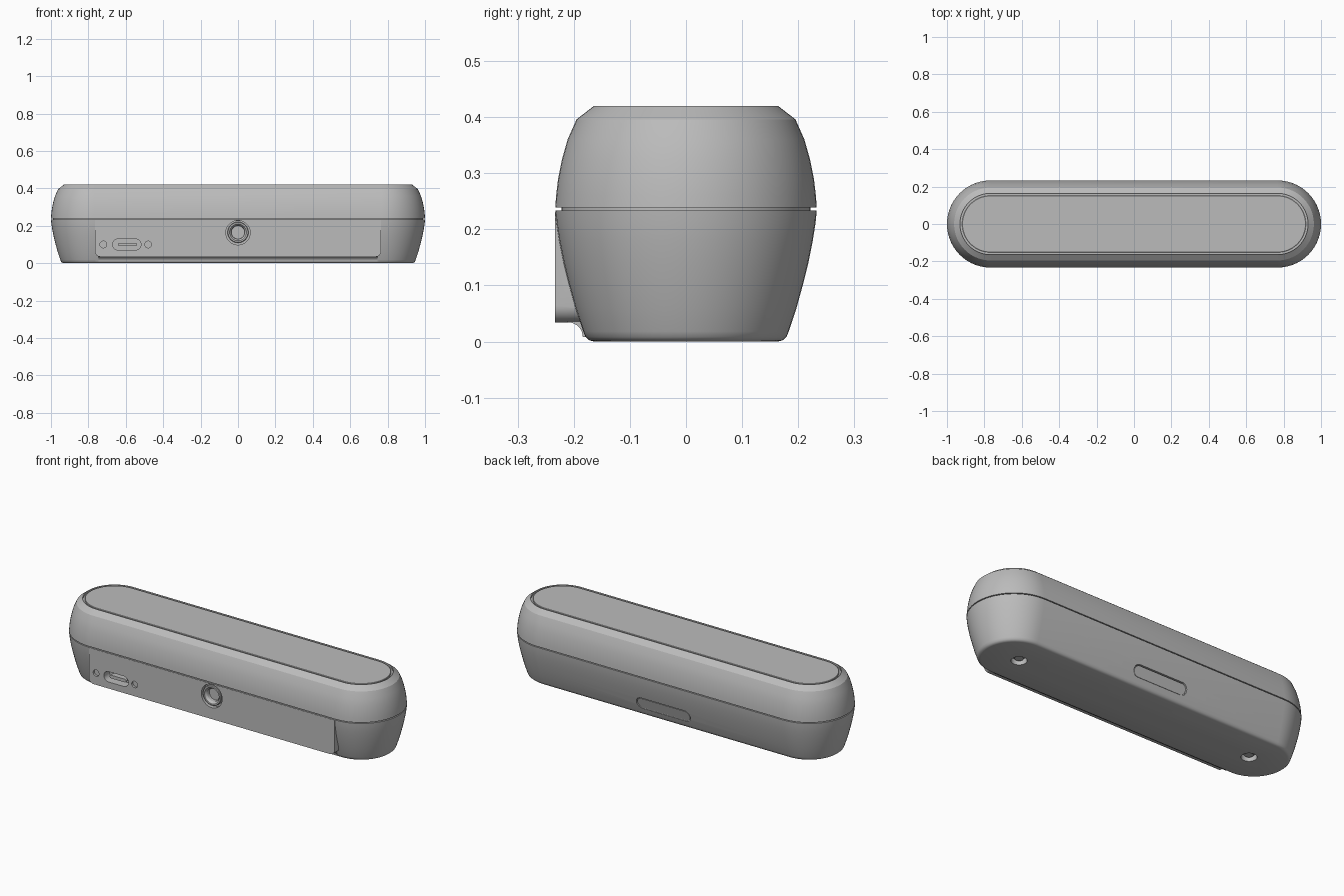
import bpy, bmesh, math
from mathutils import Matrix, Vector

if "Cube" in bpy.data.objects:
    bpy.data.objects.remove(bpy.data.objects["Cube"], do_unlink=True)

STRAIGHT = 0.767   # half length of the straight run
FRONT = -0.2335    # plane of the front panel

grey = bpy.data.materials.new("satin grey")
grey.use_nodes = True
grey.diffuse_color = (0.5, 0.5, 0.5, 1)
grey.node_tree.nodes["Principled BSDF"].inputs["Base Color"].default_value = (0.5, 0.5, 0.5, 1)


def make(name, bm):
    bmesh.ops.recalc_face_normals(bm, faces=bm.faces)
    mesh = bpy.data.meshes.new(name)
    bm.to_mesh(mesh)
    bm.free()
    mesh.materials.append(grey)
    obj = bpy.data.objects.new(name, mesh)
    bpy.context.collection.objects.link(obj)
    return obj


def skin(name, rings):
    """Solid through a list of equal point loops, capped at both ends."""
    bm = bmesh.new()
    loops = [[bm.verts.new(p) for p in ring] for ring in rings]
    n = len(loops[0])
    for a, b in zip(loops, loops[1:]):
        for i in range(n):
            j = (i + 1) % n
            bm.faces.new((a[i], a[j], b[j], b[i]))
    bm.faces.new(loops[0])
    bm.faces.new(loops[-1])
    return make(name, bm)


def stadium(r, half, seg=28):
    pts = []
    for side in (1, -1):
        for i in range(seg + 1):
            a = -math.pi / 2 + math.pi * i / seg
            pts.append((side * (half + r * math.cos(a)), side * r * math.sin(a)))
    return pts


def pill(name, profile):
    """Horizontal stadium loft from (radius, z) pairs."""
    return skin(name, [[(x, y, z) for x, y in stadium(r, STRAIGHT)] for r, z in profile])


def slot(name, x, z, r, half, y0, y1):
    """Stadium prism pointing along y."""
    return skin(name, [[(x + u, y, z + v) for u, v in stadium(r, half, 14)] for y in (y0, y1)])


def rod(name, profile, axis, centre, seg=40):
    """Round solid from (radius, distance) pairs along y or z."""
    rings = []
    for r, d in profile:
        ring = []
        for i in range(seg):
            a = math.tau * i / seg
            u, v = r * math.cos(a), r * math.sin(a)
            p = Vector((u, d, v)) if axis == "y" else Vector((u, v, d))
            ring.append(p + Vector(centre))
        rings.append(ring)
    return skin(name, rings)


def boolean(target, tool, operation):
    mod = target.modifiers.new(operation.lower(), "BOOLEAN")
    mod.operation, mod.object, mod.solver = operation, tool, "EXACT"
    bpy.context.view_layer.objects.active = target
    bpy.ops.object.modifier_apply(modifier=mod.name)
    bpy.data.objects.remove(tool, do_unlink=True)


# Main shells with a narrow seam between them
lower = pill("lower_shell", [(0.164, 0), (0.172, 0.002), (0.179, 0.008), (0.183, 0.018), (0.197, 0.06),
                             (0.208, 0.1), (0.218, 0.14), (0.226, 0.18), (0.231, 0.212), (0.233, 0.2335)])
upper = pill("upper_shell", [(0.233, 0.2385), (0.2315, 0.26), (0.228, 0.29), (0.221, 0.325), (0.211, 0.36),
                             (0.195, 0.396), (0.164, 0.42), (0.162, 0.42), (0.162, 0.41)])
core = pill("seam_core", [(0.222, 0.225), (0.222, 0.245)])
plate = pill("top_plate", [(0.152, 0.4), (0.152, 0.418), (0.15, 0.4195)])

# Flat front panel with rounded lower corners
w, top, bottom, cr = 0.765, 0.231, 0.034, 0.03
outline = [(-w, top), (w, top)]
for sx, start in ((1, 0), (-1, -math.pi / 2)):
    for i in range(9):
        a = start - math.pi / 2 * i / 8
        outline.append((sx * (w - cr) + cr * math.cos(a), bottom + cr + cr * math.sin(a)))
panel = skin("front_panel", [[(x, y, z) for x, z in outline] for y in (FRONT, -0.16)])
boolean(lower, panel, "UNION")

# Concave blend under the panel
blend = [(-0.165, 0.04), (-0.213, 0.04)]
for i in range(9):
    a = math.pi / 2 * i / 8
    blend.append((-0.211 + 0.027 * math.sin(a), 0.0085 + 0.026 * math.cos(a)))
blend.append((-0.165, 0.0085))
fillet = skin("panel_blend", [[(x, y, z) for y, z in blend] for x in (-w + 0.02, w - 0.02)])
boolean(lower, fillet, "UNION")

# Openings: connector, two small holes, round socket, rear slot, base screws
boolean(lower, slot("connector_cut", -0.595, 0.1, 0.029, 0.047, -0.3, FRONT + 0.05), "DIFFERENCE")
for x in (-0.72, -0.48):
    boolean(lower, rod("pin_cut", [(0.018, -0.3), (0.018, FRONT + 0.012)], "y", (x, 0, 0.1)), "DIFFERENCE")
boolean(lower, rod("socket_cut", [(0.065, -0.3), (0.065, FRONT + 0.025)], "y", (0, 0, 0.163)), "DIFFERENCE")
boolean(lower, slot("rear_cut", 0, 0.075, 0.033, 0.135, 0.188, 0.3), "DIFFERENCE")
for x in (-0.735, 0.735):
    boolean(lower, rod("screw_cut", [(0.04, -0.1), (0.04, 0.03)], "z", (x, 0, 0)), "DIFFERENCE")

# Rear button sits just inside its slot, following the sloped wall
button = slot("rear_button", 0, 0.075, 0.028, 0.135, 0.17, 0.198)
for v in button.data.vertices:
    if v.co.y > 0.19:
        v.co.y += (v.co.z - 0.075) * 0.28

# Socket barrel with a tapered bore
socket = rod("socket_barrel", [(0.056, FRONT + 0.03), (0.056, FRONT + 0.003), (0.053, FRONT),
                               (0.045, FRONT), (0.036, FRONT + 0.012), (0.034, FRONT + 0.06)], "y", (0, 0, 0.165))
boolean(lower, rod("bore_cut", [(0.038, -0.3), (0.038, FRONT + 0.06)], "y", (0, 0, 0.165)), "DIFFERENCE")

# Connector tongue and slotted screw heads
tongue = slot("connector_tongue", -0.59, 0.1, 0.009, 0.042, FRONT + 0.008, FRONT + 0.06)
parts = [lower, upper, core, plate, button, socket, tongue]
for side, x in (("right", -0.735), ("left", 0.735)):
    parts.append(rod(side + "_base_screw", [(0.026, 0.04), (0.026, 0.016), (0.022, 0.012)], "z", (x, 0, 0)))

# Smooth shading with crisp edges
bpy.ops.object.select_all(action="DESELECT")
for p in parts:
    p.select_set(True)
bpy.context.view_layer.objects.active = lower
bpy.ops.object.shade_smooth_by_angle(angle=math.radians(28))
